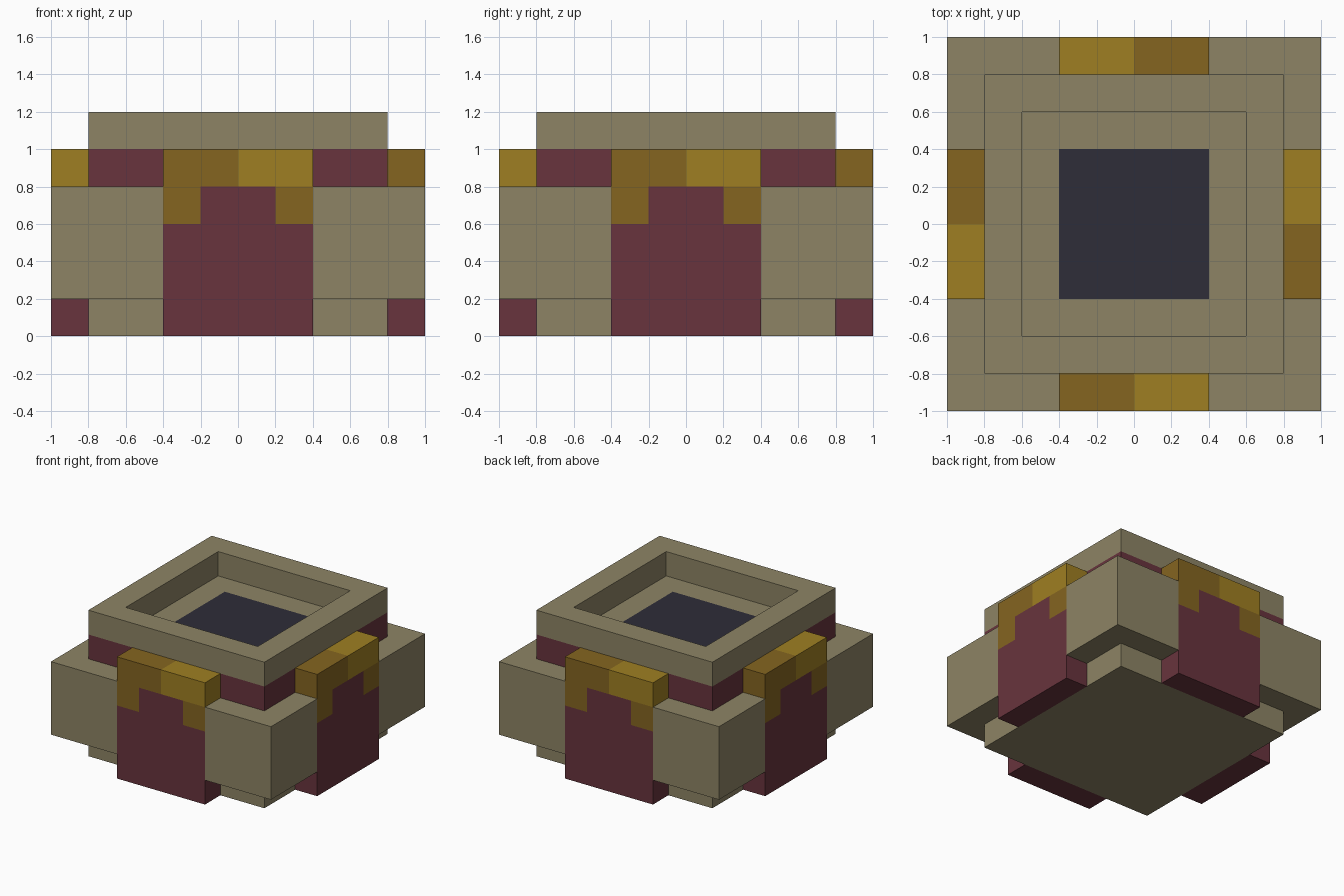
import bpy, bmesh, math
from mathutils import Matrix, Vector

cube = bpy.data.objects.get("Cube")
if cube:
    bpy.data.objects.remove(cube, do_unlink=True)


def material(name, rgb):
    """Flat material from 0-255 display values, stored as linear."""
    lin = [((c / 255 + 0.055) / 1.055) ** 2.4 for c in rgb] + [1.0]
    m = bpy.data.materials.new(name)
    m.use_nodes = True
    m.diffuse_color = lin
    bsdf = m.node_tree.nodes["Principled BSDF"]
    bsdf.inputs["Base Color"].default_value = lin
    bsdf.inputs["Roughness"].default_value = 0.9
    return m


STONE = material("stone tan", (141, 132, 101))
RED = material("dark red", (104, 52, 61))
GOLD = material("light gold", (159, 127, 34))
BRONZE = material("dark gold", (133, 101, 32))
SLATE = material("dark slate", (46, 45, 56))


def finish(name, bm, mats):
    bmesh.ops.recalc_face_normals(bm, faces=bm.faces[:])
    mesh = bpy.data.meshes.new(name)
    bm.to_mesh(mesh)
    bm.free()
    for m in mats:
        mesh.materials.append(m)
    obj = bpy.data.objects.new(name, mesh)
    bpy.context.collection.objects.link(obj)
    return obj


def box(lo, hi):
    lo, hi = Vector(lo), Vector(hi)
    bm = bmesh.new()
    bmesh.ops.create_cube(bm, size=1)
    bmesh.ops.scale(bm, vec=hi - lo, verts=bm.verts)
    bmesh.ops.translate(bm, vec=(lo + hi) / 2, verts=bm.verts)
    return bm


# Core: square outline lofted up the outside, over the rim, into the recess
profile = [(.8, 0), (.8, .2), (.8, .8), (.8, 1), (.8, 1.2), (.6, 1.2), (.6, 1), (.4, 1)]
bm = bmesh.new()
rings = [[bm.verts.new((sx * r, sy * r, z))
          for sx, sy in ((-1, -1), (1, -1), (1, 1), (-1, 1))] for r, z in profile]
for level, (a, b) in enumerate(zip(rings, rings[1:])):
    for i in range(4):
        j = (i + 1) % 4
        face = bm.faces.new((a[i], a[j], b[j], b[i]))
        face.material_index = 1 if level == 2 else 0  # red band under the rim
bm.faces.new(rings[0])
bm.faces.new(rings[-1]).material_index = 2            # dark opening
finish("core", bm, [STONE, RED, SLATE])


# Panel faces: split gold cap with two bronze tabs over red
def panel_colour(c):
    if c.z > .8:
        return 1 if c.x > 0 else 2
    if c.z > .6 and abs(c.x) > .2:
        return 2
    return 0


# Four sides, each with a panel and the corner block beside it
for i, side in enumerate(("front", "left", "back", "right")):
    turn = Matrix.Rotation(i * math.pi / 2, 3, 'Z')

    bm = box((-.4, -1, 0), (.4, -.8, 1))
    cuts = [((x, 0, 0), (1, 0, 0)) for x in (-.2, 0, .2)]
    cuts += [((0, 0, z), (0, 0, 1)) for z in (.6, .8)]
    for co, no in cuts:
        bmesh.ops.bisect_plane(bm, geom=bm.verts[:] + bm.edges[:] + bm.faces[:],
                               plane_co=co, plane_no=no)
    for f in bm.faces:
        c = f.calc_center_median()
        f.material_index = panel_colour(c)
    bmesh.ops.rotate(bm, cent=(0, 0, 0), matrix=turn, verts=bm.verts)
    finish(side + "_panel", bm, [RED, GOLD, BRONZE])

    bm = box((.4, -1, .2), (1, -.4, .8))
    bmesh.ops.rotate(bm, cent=(0, 0, 0), matrix=turn, verts=bm.verts)
    finish(side + "_corner_block", bm, [STONE])
